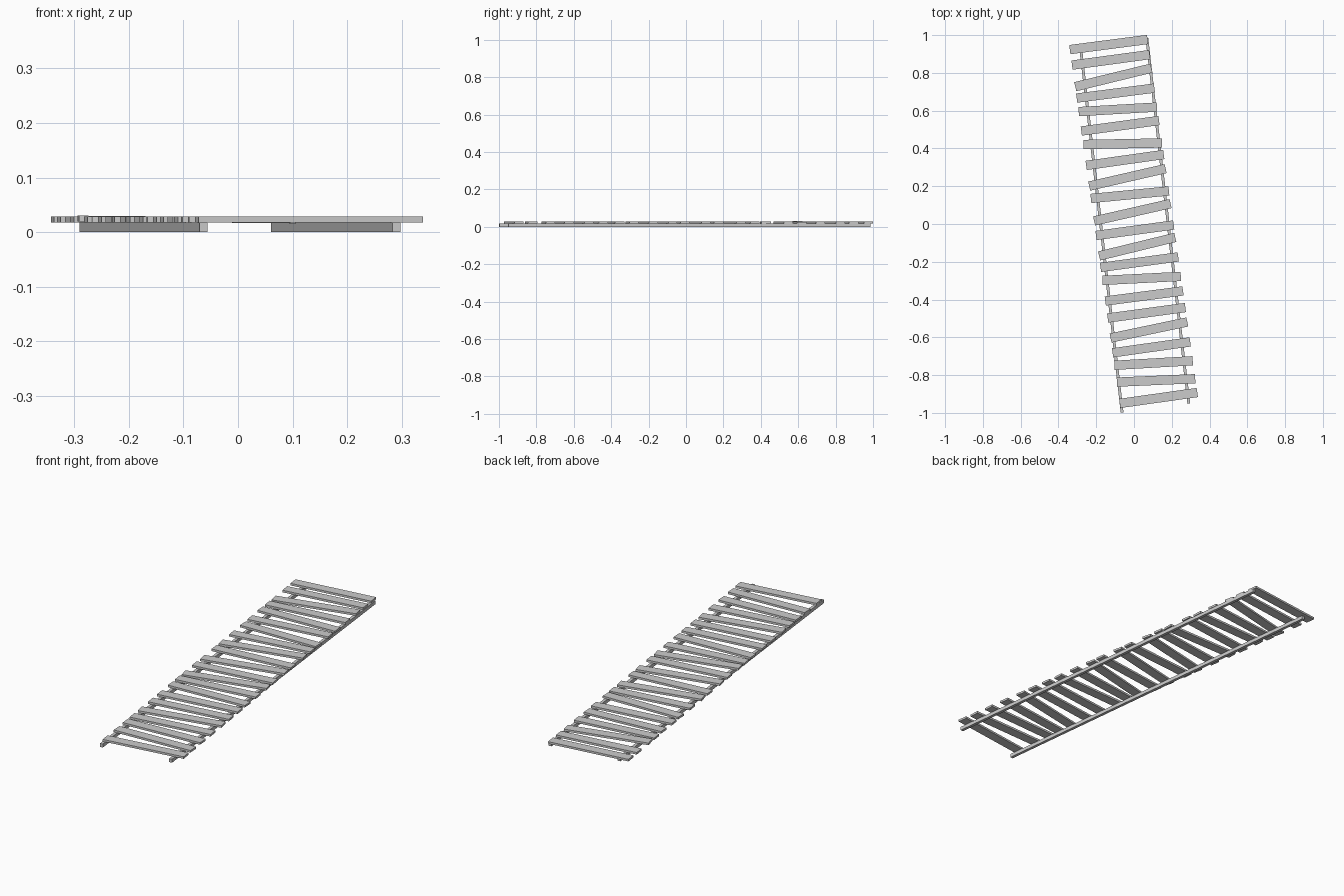
import bpy
from math import radians, atan2, hypot
from mathutils import Matrix, Vector, Euler

if "Cube" in bpy.data.objects:
    bpy.data.objects.remove(bpy.data.objects["Cube"])


def box(name, size, loc, rot=(0, 0, 0)):
    bpy.ops.mesh.primitive_cube_add(size=1)
    ob = bpy.context.object
    ob.name = name
    ob.data.transform(Matrix.LocRotScale(None, None, Vector(size)))
    ob.matrix_world = Matrix.LocRotScale(Vector(loc), Euler(rot), None)
    return ob


def rail(name, start, end):
    dx, dy = end[0] - start[0], end[1] - start[1]
    mid = ((start[0] + end[0]) / 2, (start[1] + end[1]) / 2, 0.009)
    box(name, (0.015, hypot(dx, dy), 0.0175), mid, (0, 0, atan2(-dx, dy)))


# two slanted rails on the ground
rail("left_rail", (-0.063, -0.998), (-0.283, 0.937))
rail("right_rail", (0.290, -0.951), (0.068, 0.985))

# loosely laid planks: (centre y, yaw in degrees)
planks = [(.950, 7.4), (.869, 7.7), (.776, 13.7), (.693, 7.3), (.607, 3.3),
          (.520, 7.7), (.425, 1.1), (.339, 8.0), (.247, 12.9), (.155, 5.5),
          (.062, 12.8), (-.033, 7.7), (-.120, 13.7), (-.202, 7.7),
          (-.288, 2.9), (-.381, 7.4), (-.470, 7.7), (-.561, 11.8),
          (-.653, 8.0), (-.736, 3.3), (-.828, 2.5), (-.921, 8.0)]
for i, (y, yaw) in enumerate(planks):
    # one plank is slightly tipped
    tip = radians(0.5) if i == 4 else 0
    box(f"plank_{i + 1:02d}", (0.415, 0.049, 0.0105), (-0.141 * y, y, 0.0232),
        (0, tip, radians(yaw)))
